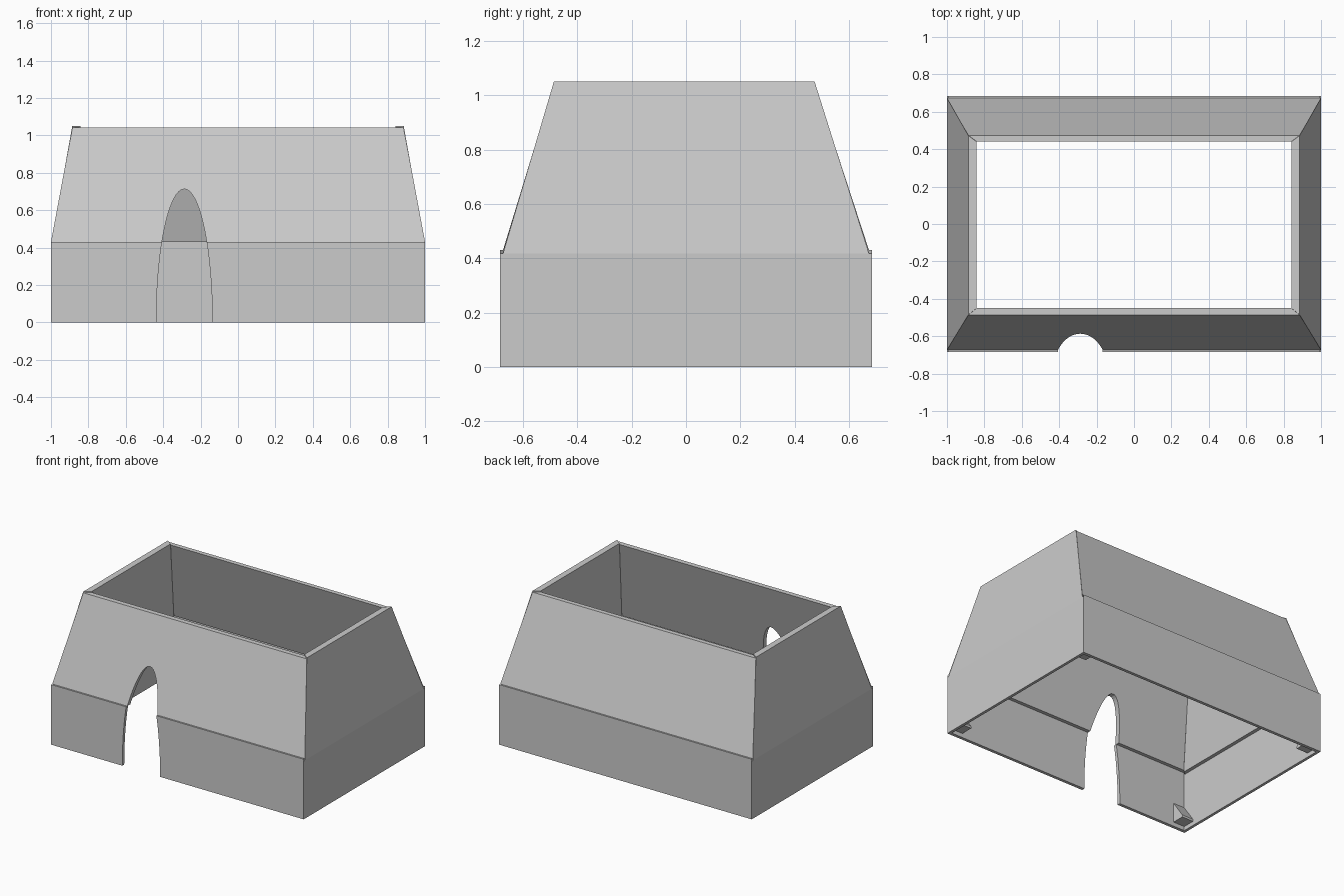
import bpy
import bmesh
from mathutils import Matrix

cube = bpy.data.objects.get("Cube")
if cube:
    bpy.data.objects.remove(cube, do_unlink=True)

GREY = (0.6, 0.6, 0.6)
mat = bpy.data.materials.new("plain grey")
mat.use_nodes = True
mat.diffuse_color = (*GREY, 1)
mat.node_tree.nodes["Principled BSDF"].inputs["Base Color"].default_value = (*GREY, 1)


def make_object(name, bm):
    bmesh.ops.recalc_face_normals(bm, faces=bm.faces)
    mesh = bpy.data.meshes.new(name)
    bm.to_mesh(mesh)
    bm.free()
    mesh.materials.append(mat)
    obj = bpy.data.objects.new(name, mesh)
    bpy.context.collection.objects.link(obj)
    return obj


def rect(x, front, back):
    """Corners in order: front right, front left, back left, back right."""
    return [(-x, -front), (x, -front), (x, back), (-x, back)]


SIDES = ["front", "left", "back", "right"]


def wall_ring(label, outer_low, inner_low, outer_top, inner_top, heights):
    """Four mitred walls around a rectangular opening."""
    walls = {}
    for i, side in enumerate(SIDES):
        low, top = heights[i % 2]
        j = (i + 1) % 4
        bm = bmesh.new()
        verts = []
        for outer, inner, z in ((outer_low, inner_low, low), (outer_top, inner_top, top)):
            ring = (outer[i], outer[j], inner[j], inner[i])
            verts.append([bm.verts.new((*p, z)) for p in ring])
        a, b = verts
        bm.faces.new(a)
        bm.faces.new(b)
        for k in range(4):
            n = (k + 1) % 4
            bm.faces.new((a[k], a[n], b[n], b[k]))
        walls[side] = make_object(side + "_" + label, bm)
    return walls


# Upright lower skirt
skirt_out, skirt_in = rect(1, 0.685, 0.685), rect(0.98, 0.663, 0.663)
skirt = wall_ring("lower_wall", skirt_out, skirt_in, skirt_out, skirt_in,
                  [(0, 0.43), (0, 0.417)])

# Sloping upper panels, slightly thicker than the skirt
upper = wall_ring("upper_panel",
                  rect(1, 0.673, 0.673), rect(0.955, 0.638, 0.638),
                  rect(0.886, 0.486, 0.473), rect(0.842, 0.45, 0.44),
                  [(0.43, 1.042), (0.417, 1.05)])

# Elliptical doorway through the front
bm = bmesh.new()
bmesh.ops.create_cone(bm, cap_ends=True, segments=64, radius1=1, radius2=1, depth=1)
bmesh.ops.rotate(bm, verts=bm.verts, matrix=Matrix.Rotation(1.5707963, 3, "X"))
bmesh.ops.scale(bm, verts=bm.verts, vec=(0.15, 0.7, 0.713))
bmesh.ops.translate(bm, verts=bm.verts, vec=(-0.287, -0.7, 0))
cutter = make_object("doorway_cutter", bm)
cutter.hide_render = True
for wall in (skirt["front"], upper["front"]):
    mod = wall.modifiers.new("doorway", "BOOLEAN")
    mod.operation = "DIFFERENCE"
    mod.solver = "EXACT"
    mod.object = cutter
    bpy.context.view_layer.objects.active = wall
    bpy.ops.object.modifier_apply(modifier=mod.name)
bpy.data.objects.remove(cutter, do_unlink=True)

# Small wedge brackets in the four inner corners
for sx, x_name in ((-1, "right"), (1, "left")):
    for sy, y_name in ((-1, "front"), (1, "back")):
        bm = bmesh.new()
        profile = [(0.663, 0.03), (0.663, 0.17), (0.575, 0.045), (0.575, 0.03)]
        face = bm.faces.new([bm.verts.new((sx * 0.98, sy * y, z)) for y, z in profile])
        ext = bmesh.ops.extrude_face_region(bm, geom=[face])
        moved = [v for v in ext["geom"] if isinstance(v, bmesh.types.BMVert)]
        bmesh.ops.translate(bm, verts=moved, vec=(-sx * 0.09, 0, 0))
        make_object(y_name + "_" + x_name + "_corner_bracket", bm)
